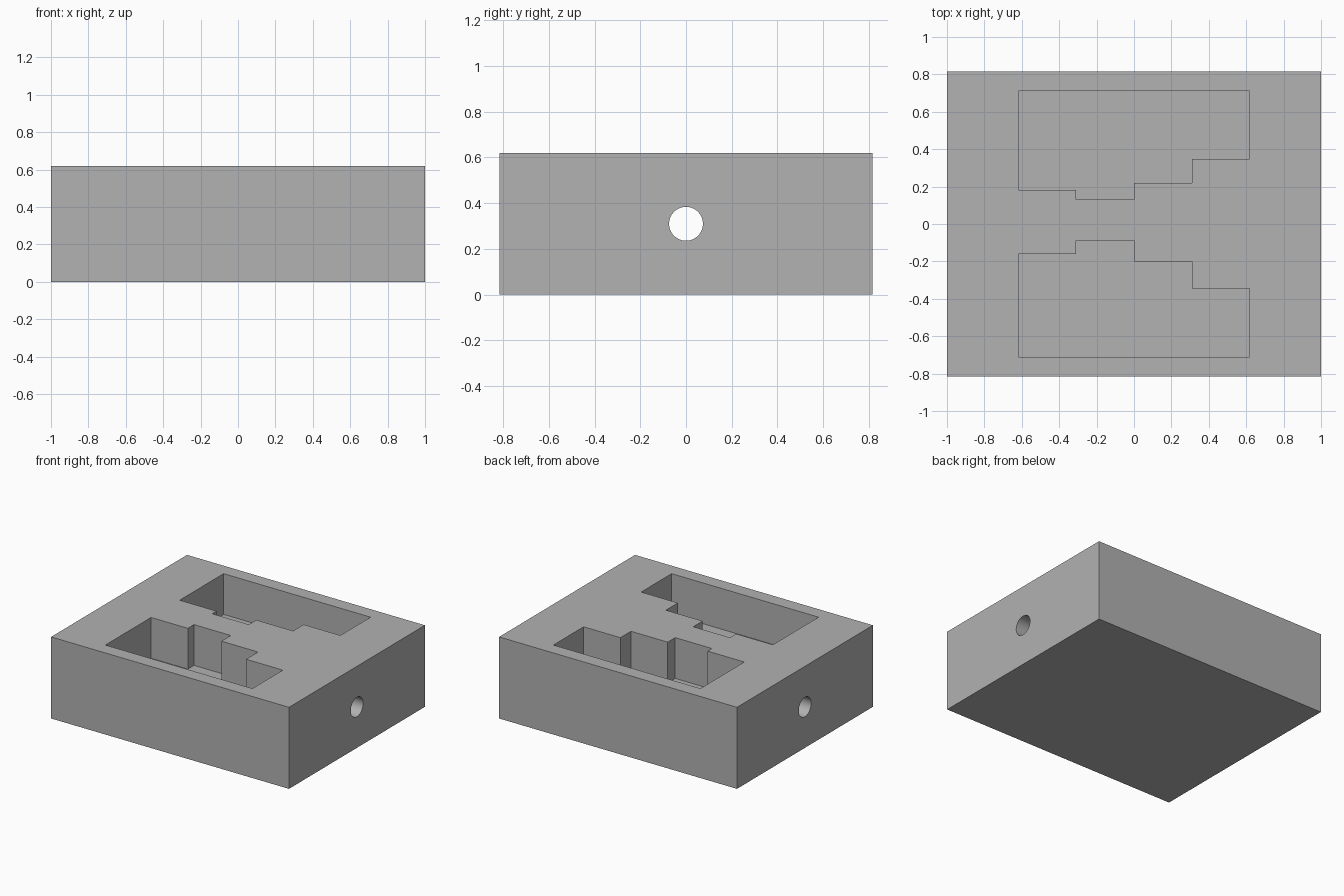
import bpy
import bmesh
import math
from mathutils import Matrix

cube = bpy.data.objects.get("Cube")
if cube:
    bpy.data.objects.remove(cube, do_unlink=True)

LENGTH, WIDTH, HEIGHT = 2.0, 1.632, 0.62
FLOOR = HEIGHT / 2          # pocket floor height
STEP = 0.309                # width of each stepped bay
OUTER = 0.71                # outer wall of both pockets

# Single grey material
grey = bpy.data.materials.new("plain grey")
grey.use_nodes = True
color = (0.445, 0.445, 0.445, 1)
grey.diffuse_color = color
grey.node_tree.nodes["Principled BSDF"].inputs["Base Color"].default_value = color


def make_object(name, bm):
    bmesh.ops.recalc_face_normals(bm, faces=bm.faces)
    mesh = bpy.data.meshes.new(name)
    bm.to_mesh(mesh)
    bm.free()
    mesh.materials.append(grey)
    obj = bpy.data.objects.new(name, mesh)
    bpy.context.collection.objects.link(obj)
    return obj


def stepped_pocket(name, side, depths):
    """Prism with a straight outer wall and one inner step per bay."""
    outline = [(2 * STEP, side * OUTER), (-2 * STEP, side * OUTER)]
    for i, d in enumerate(depths):
        x = (i - 2) * STEP
        outline += [(x, side * d), (x + STEP, side * d)]
    bm = bmesh.new()
    face = bm.faces.new([bm.verts.new((x, y, FLOOR)) for x, y in outline])
    top = bmesh.ops.extrude_face_region(bm, geom=[face])["geom"]
    bmesh.ops.translate(bm, vec=(0, 0, HEIGHT),
                        verts=[v for v in top if isinstance(v, bmesh.types.BMVert)])
    return make_object(name, bm)


# Solid block
bm = bmesh.new()
bmesh.ops.create_cube(bm, size=1, matrix=Matrix.Translation((0, 0, HEIGHT / 2))
                      @ Matrix.Diagonal((LENGTH, WIDTH, HEIGHT, 1)))
block = make_object("pocketed_block", bm)

# Through bore along the length
bm = bmesh.new()
bmesh.ops.create_cone(bm, cap_ends=True, segments=64, radius1=0.074, radius2=0.074,
                      depth=LENGTH * 1.2, matrix=Matrix.Translation((0, 0, HEIGHT / 2))
                      @ Matrix.Rotation(math.pi / 2, 4, "Y"))
cutters = [
    make_object("bore_cutter", bm),
    stepped_pocket("back_pocket_cutter", 1, (0.182, 0.13, 0.22, 0.347)),
    stepped_pocket("front_pocket_cutter", -1, (0.161, 0.087, 0.2, 0.344)),
]

# Cut the bore and pockets, then discard the cutters
bpy.ops.object.select_all(action="DESELECT")
bpy.context.view_layer.objects.active = block
block.select_set(True)
for cutter in cutters:
    cutter.hide_render = True
    mod = block.modifiers.new(cutter.name, "BOOLEAN")
    mod.operation, mod.solver, mod.object = "DIFFERENCE", "EXACT", cutter
    bpy.ops.object.modifier_apply(modifier=mod.name)
    bpy.data.objects.remove(cutter, do_unlink=True)

bpy.ops.object.shade_smooth_by_angle(angle=math.radians(30))
